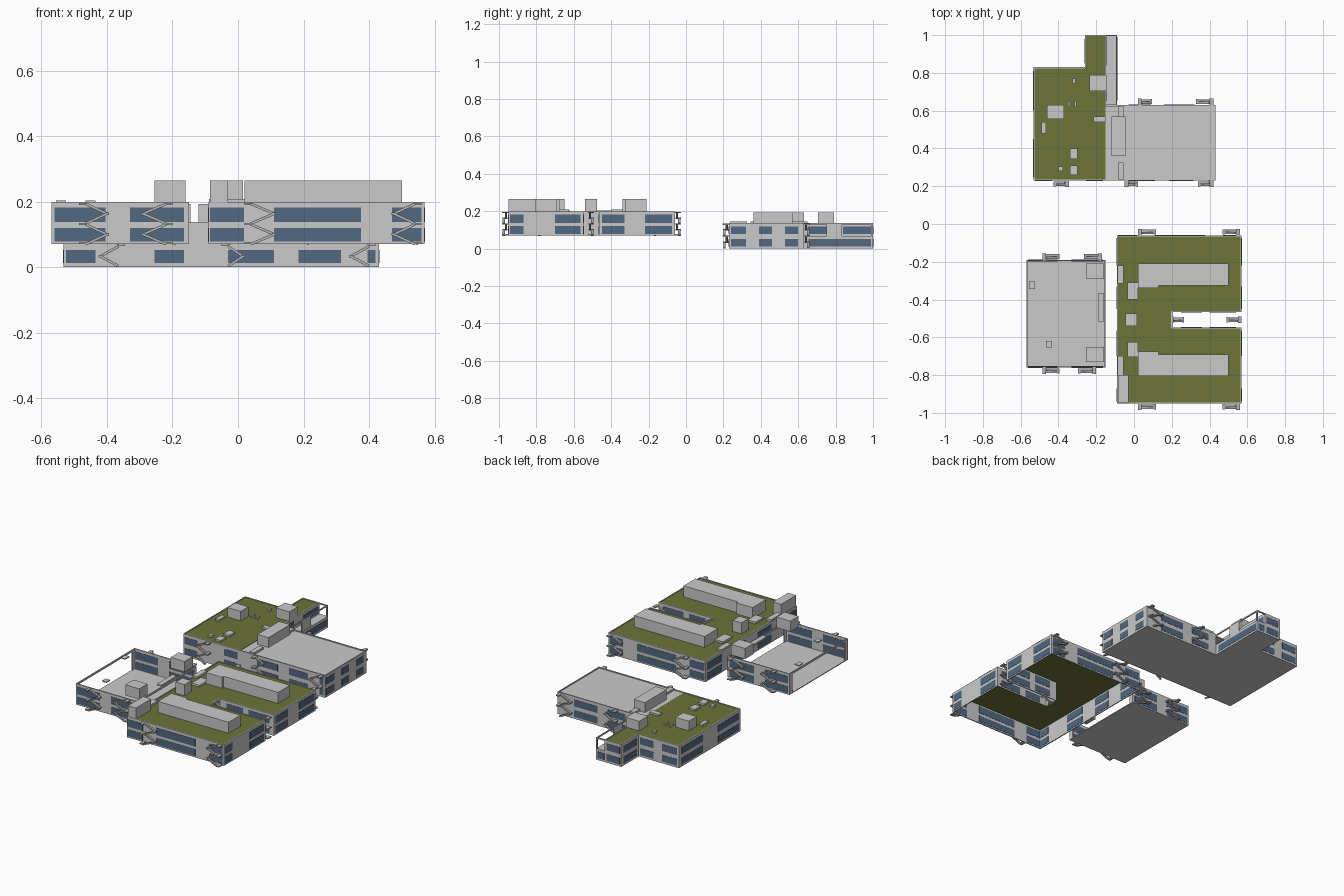
import bpy, bmesh, math
from mathutils import Matrix, Vector


def material(name, rgb):
    m = bpy.data.materials.new(name)
    m.diffuse_color = (*rgb, 1)
    return m


GREY = material("light grey wall", (0.59, 0.59, 0.59))
GREEN = material("olive green roof", (0.155, 0.175, 0.042))
GLASS = material("blue window glass", (0.085, 0.14, 0.22))
STEEL = material("stair grey", (0.46, 0.46, 0.46))


def build(name, boxes, mat):
    """One object from boxes: (x0, x1, y0, y1, z0, z1[, tilt about y])."""
    bm = bmesh.new()
    for x0, x1, y0, y1, z0, z1, *tilt in boxes:
        m = Matrix.Translation(((x0 + x1) / 2, (y0 + y1) / 2, (z0 + z1) / 2))
        if tilt:
            m = m @ Matrix.Rotation(tilt[0], 4, 'Y')
        m = m @ Matrix.Diagonal((x1 - x0, y1 - y0, z1 - z0, 1))
        bmesh.ops.create_cube(bm, size=1, matrix=m)
    me = bpy.data.meshes.new(name)
    bm.to_mesh(me)
    bm.free()
    me.materials.append(mat)
    ob = bpy.data.objects.new(name, me)
    bpy.context.scene.collection.objects.link(ob)
    return ob


T = 0.006  # wall thickness


def walls(name, specs, z0, z1, rows):
    """specs: (axis, fixed coordinate, start, end, window intervals[, rows])."""
    solid, glass = [], []

    def strip(axis, c, a, b, lo, hi, t):
        return (a, b, c - t / 2, c + t / 2, lo, hi) if axis == 'x' else (c - t / 2, c + t / 2, a, b, lo, hi)

    for axis, c, a, b, wins, *own in specs:
        solid.append(strip(axis, c, a, b, z0, z1, T))
        for lo, hi in (own[0] if own else rows):
            glass += [strip(axis, c, w0, w1, lo, hi, T + 0.003) for w0, w1 in wins]
    build(name + "_walls", solid, GREY)
    build(name + "_windows", glass, GLASS)


def stairs(name, items, levels, tops):
    """Outside zigzag stairs; items: (open end x, tip x, wall y, side)."""
    boxes = []
    for xo, xt, y, side in items:
        d = 1 if xo < xt else -1
        ys = lambda a, b: tuple(sorted((y + side * a, y + side * b)))
        for z in levels:          # upper and lower flight meeting at the tip
            for k, (a, b) in ((1, (0.006, 0.018)), (-1, (0.018, 0.03))):
                L = math.hypot(xt - xo, 0.03)
                cx, cz = (xo + xt) / 2, z + k * 0.015
                ang = k * d * math.atan2(0.03, abs(xt - xo))
                y0, y1 = ys(a, b)
                boxes.append((cx - L / 2, cx + L / 2, y0, y1, cz - 0.004, cz + 0.004, ang))
            y0, y1 = ys(0.004, 0.032)
            boxes.append((xt - 0.006, xt + 0.006, y0, y1, z - 0.004, z + 0.004))
        for z in tops:            # landings at the open end
            y0, y1 = ys(0, 0.034)
            xa, xb = sorted((xo, xo - d * 0.02))
            boxes.append((xa, xb, y0, y1, z - 0.004, z + 0.003))
    build(name + "_stairs", boxes, STEEL)


# ---------------- back building ----------------
ROW_A = ((0.012, 0.052), (0.077, 0.118))
H = 0.137
west = ((0.25, 0.45), (0.6, 0.81))
east = ((0.24, 0.32), (0.39, 0.46), (0.53, 0.6))
front = ((-0.525, -0.435), (-0.255, -0.165), (-0.03, 0.11), (0.185, 0.315), (0.395, 0.42))
walls("back_building", [
    ('x', 0.233, -0.53, 0.43, front),
    ('y', -0.53, 0.23, 0.83, west),
    ('y', 0.428, 0.23, 0.63, east),
    ('x', 0.627, -0.09, 0.43, ((-0.03, 0.09), (0.16, 0.32))),
    ('x', 0.827, -0.53, -0.26, ((-0.52, -0.42), (-0.36, -0.27))),
    ('y', -0.257, 0.83, 1.0, ((0.85, 0.98),)),
    ('x', 0.997, -0.26, -0.15, ((-0.25, -0.16),)),
], 0, H, ROW_A)
# lower terrace along the wing
walls("terrace_lower", [
    ('y', -0.092, 0.63, 1.0, ((0.655, 0.99),)),
    ('x', 0.997, -0.15, -0.09, ((-0.145, -0.1),)),
], 0, 0.068, ROW_A[:1])
walls("terrace_upper", [
    ('y', -0.15, 0.63, 1.0, ((0.65, 0.75), (0.84, 0.99))),
], 0.068, H, ROW_A[1:])
build("terrace_deck_and_frame", [
    (-0.15, -0.09, 0.63, 1.0, 0.062, 0.068),
    (-0.096, -0.09, 0.63, 1.0, H - 0.008, H),
    (-0.15, -0.09, 0.994, 1.0, H - 0.008, H),
    (-0.096, -0.09, 0.99, 1.0, 0.06, H),
    (-0.096, -0.09, 0.75, 0.835, 0.06, H)], GREY)
build("back_green_roof", [(-0.527, -0.15, 0.236, 0.825, 0.129, 0.134),
                          (-0.255, -0.15, 0.825, 0.995, 0.129, 0.134)], GREEN)
build("back_grey_roof", [(-0.15, 0.426, 0.236, 0.625, 0.127, 0.132)], GREY)
build("back_floor", [(-0.53, 0.43, 0.23, 0.63, 0, 0.004), (-0.53, -0.09, 0.63, 0.83, 0, 0.004),
                     (-0.26, -0.09, 0.83, 1.0, 0, 0.004)], GREY)
tall = [(-0.235, -0.145, 0.705, 0.79), (-0.46, -0.37, 0.555, 0.63), (-0.12, -0.045, 0.36, 0.57)]
low = [(-0.34, -0.30, 0.345, 0.40), (-0.34, -0.30, 0.26, 0.31), (-0.49, -0.465, 0.48, 0.54),
       (-0.215, -0.15, 0.54, 0.57), (-0.4, -0.375, 0.28, 0.305), (-0.325, -0.31, 0.745, 0.77),
       (-0.35, -0.34, 0.62, 0.65), (-0.315, -0.305, 0.62, 0.65),
       (-0.085, -0.055, 0.235, 0.325), (-0.085, -0.055, 0.57, 0.625)]
build("back_roof_units", [(*b, 0.13, 0.193) for b in tall] + [(*b, 0.13, 0.145) for b in low], GREY)
stairs("back_building", [(-0.365, -0.42, 0.23, -1), (-0.03, 0.015, 0.23, -1), (0.4, 0.345, 0.23, -1),
                         (0.04, 0.09, 0.63, 1), (0.4, 0.335, 0.63, 1)], (0.033, 0.1), (0.068, 0.13))

# ---------------- front right building ----------------
ROW_B = ((0.078, 0.12), (0.137, 0.182))
long_side = ((-0.085, 0.018), (0.11, 0.375), (0.47, 0.56))
gable = ((-0.94, -0.87), (-0.7, -0.565), (-0.45, -0.33), (-0.22, -0.075))
court = ((0.25, 0.36), (0.4, 0.54))
walls("front_right_building", [
    ('x', -0.947, -0.09, 0.57, long_side),
    ('x', -0.063, -0.09, 0.57, long_side),
    ('y', -0.087, -0.95, -0.06, gable),
    ('y', 0.567, -0.95, -0.55, gable[:2]),
    ('y', 0.567, -0.46, -0.06, gable[2:]),
    ('x', -0.55, 0.2, 0.57, court),
    ('x', -0.463, 0.2, 0.57, court),
    ('y', 0.2, -0.55, -0.46, ()),
], 0.07, 0.199, ROW_B)
build("front_green_roof", [(-0.086, 0.566, -0.946, -0.55, 0.191, 0.196),
                           (-0.086, 0.566, -0.463, -0.064, 0.191, 0.196),
                           (-0.086, 0.2, -0.55, -0.463, 0.191, 0.196)], GREEN)
tall = [(0.02, 0.5, -0.325, -0.21), (0.02, 0.13, -0.34, -0.325), (0.02, 0.5, -0.805, -0.69),
        (0.02, 0.13, -0.69, -0.675), (-0.085, -0.03, -0.948, -0.8), (-0.045, 0.015, -0.54, -0.475)]
low = [(-0.035, 0.02, -0.4, -0.31), (-0.035, 0.02, -0.705, -0.625),
       (-0.088, -0.055, -0.315, -0.22), (-0.088, -0.055, -0.8, -0.7)]
build("front_roof_units", [(*b, 0.194, 0.264) for b in tall] + [(*b, 0.194, 0.208) for b in low], GREY)
pairs = [(xo, xt, y, s) for y, s in ((-0.95, -1), (-0.06, 1)) for xo, xt in ((0.04, 0.11), (0.54, 0.475))]
stairs("front_right_building", pairs + [(0.21, 0.26, -0.525, 1), (0.55, 0.495, -0.525, 1)],
       (0.1, 0.163), (0.074, 0.132, 0.193))

# ---------------- front left building (open shell) ----------------
side = ((-0.56, -0.405), (-0.33, -0.165))
walls("front_left_building", [('x', -0.757, -0.57, -0.15, side), ('x', -0.193, -0.57, -0.15, side)],
      0.07, 0.199, ROW_B)
frame = [(-0.57, -0.15, -0.76, -0.19, 0.07, 0.075)]
for x in (-0.57, -0.156):
    frame.append((x, x + T, -0.76, -0.19, 0.188, 0.199))
    frame += [(x, x + T, y, y + 0.03, 0.07, 0.199) for y in (-0.76, -0.22)]
build("open_shell_floor_and_frame", frame, GREY)
build("open_shell_units", [(-0.255, -0.16, -0.29, -0.21, 0.199, 0.264), (-0.255, -0.16, -0.73, -0.65, 0.199, 0.264),
                           (-0.19, -0.16, -0.515, -0.365, 0.195, 0.205), (-0.555, -0.525, -0.345, -0.305, 0.198, 0.204),
                           (-0.465, -0.435, -0.655, -0.62, 0.198, 0.204)], GREY)
stairs("front_left_building", [(-0.465, -0.4, -0.76, -1), (-0.22, -0.29, -0.76, -1),
                               (-0.465, -0.4, -0.19, 1), (-0.19, -0.26, -0.19, 1)],
       (0.1, 0.163), (0.074, 0.132, 0.193))
